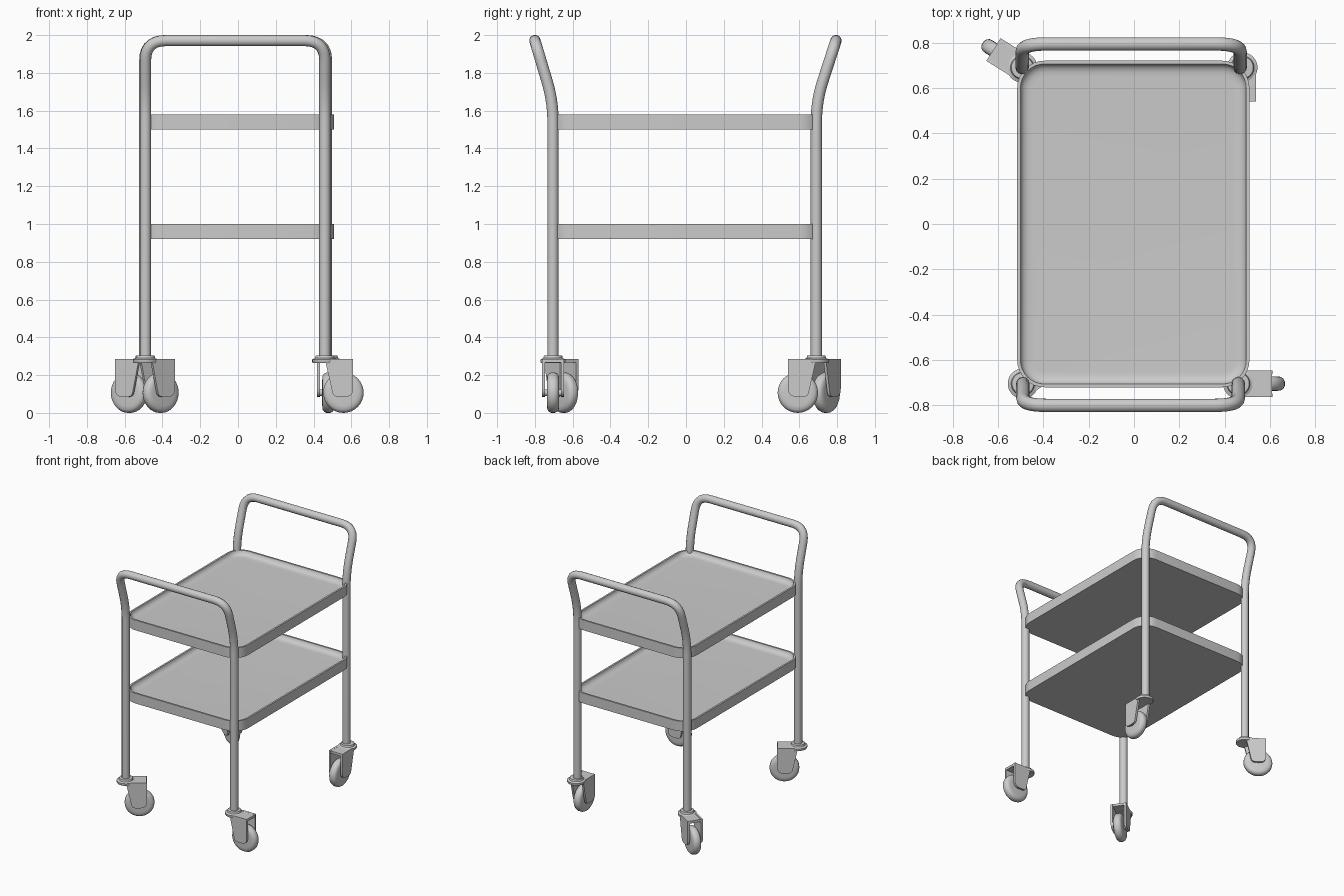
import bpy, bmesh
from math import pi, sin, cos, radians
from mathutils import Vector, Matrix

cube = bpy.data.objects.get("Cube")
if cube:
    bpy.data.objects.remove(cube)

steel = bpy.data.materials.new("grey_steel")
steel.use_nodes = True
GREY = (0.6, 0.6, 0.6, 1)
steel.diffuse_color = GREY
steel.node_tree.nodes["Principled BSDF"].inputs["Base Color"].default_value = GREY


def finish(name, bm, matrix=Matrix(), angle=35):
    """Turn a bmesh into a smooth shaded object with sharp edges kept."""
    bmesh.ops.recalc_face_normals(bm, faces=bm.faces)
    mesh = bpy.data.meshes.new(name)
    bm.to_mesh(mesh)
    bm.free()
    mesh.materials.append(steel)
    ob = bpy.data.objects.new(name, mesh)
    bpy.context.collection.objects.link(ob)
    ob.matrix_world = matrix
    bpy.ops.object.select_all(action="DESELECT")
    ob.select_set(True)
    bpy.context.view_layer.objects.active = ob
    bpy.ops.object.shade_smooth_by_angle(angle=radians(angle))
    return ob


def loft(bm, rings):
    """Skin equal-length rings of points and cap both ends."""
    loops = [[bm.verts.new(p) for p in ring] for ring in rings]
    n = len(loops[0])
    for a, b in zip(loops, loops[1:]):
        for i in range(n):
            bm.faces.new((a[i], a[(i + 1) % n], b[(i + 1) % n], b[i]))
    bm.faces.new(loops[0][::-1])
    bm.faces.new(loops[-1])


def fillet(points, radii, steps=7):
    """Round each inner corner; each radius is the length cut from the legs."""
    path = [points[0]]
    for prev, p, nxt, r in zip(points, points[1:], points[2:], radii):
        a = p + (prev - p).normalized() * r
        b = p + (nxt - p).normalized() * r
        for i in range(steps + 1):
            t = i / steps
            path.append(a * (1 - t) ** 2 + p * 2 * t * (1 - t) + b * t * t)
    return path + [points[-1]]


# Bent tube frames: two legs joined by a leaning handle
def tube_frame(name, x0, x1, y, y_top):
    pts = [Vector(p) for p in ((x0, y, 0.29), (x0, y, 1.65), (x0, y_top, 1.971),
                               (x1, y_top, 1.971), (x1, y, 1.65), (x1, y, 0.29))]
    path = fillet(pts, (0.11, 0.11, 0.11, 0.11))
    curve = bpy.data.curves.new(name, "CURVE")
    curve.dimensions = "3D"
    curve.bevel_depth = 0.03
    curve.bevel_resolution = 4
    curve.use_fill_caps = True
    spline = curve.splines.new("POLY")
    spline.points.add(len(path) - 1)
    for sp, p in zip(spline.points, path):
        sp.co = (*p, 1)
    spline.use_smooth = True
    curve.materials.append(steel)
    ob = bpy.data.objects.new(name, curve)
    bpy.context.collection.objects.link(ob)


# Trays: rounded rectangle with a raised rim and a dished floor
def tray(name, z):
    def ring(inset, h):
        r = 0.12 - inset
        cx, cy = 0.512 - 0.12, 0.72 - 0.12
        corners = ((cx, cy), (-cx, cy), (-cx, -cy), (cx, -cy))
        return [(x + r * cos(a) - 0.003, y + r * sin(a), z + h)
                for k, (x, y) in enumerate(corners)
                for a in (pi / 2 * (k + i / 8) for i in range(9))]
    bm = bmesh.new()
    loft(bm, [ring(*s) for s in ((0, 0), (0, 0.08), (0.014, 0.08), (0.018, 0.066),
                                 (0.03, 0.053), (0.05, 0.047), (0.07, 0.046))])
    finish(name, bm)


def lathe(bm, profile, n, place):
    """Revolve (radius, height) pairs; place maps local z axis points."""
    loft(bm, [[place(r * cos(2 * pi * i / n), r * sin(2 * pi * i / n), h)
               for i in range(n)] for r, h in profile])


# Casters: swivel collar, fork and wheel, trailing along local +x
def caster(name, x, y, turn):
    matrix = Matrix.Translation((x, y, 0)) @ Matrix.Rotation(radians(turn), 4, "Z")

    bm = bmesh.new()
    lathe(bm, ((0.064, 0.265), (0.067, 0.27), (0.067, 0.283), (0.052, 0.29),
               (0.048, 0.303), (0.03, 0.305)), 24, lambda a, b, h: (a, b, h))
    finish(name + "_collar", bm, matrix)

    # Fork: two cheek plates under a top plate
    bm = bmesh.new()
    cheek = [Vector(p) for p in ((0, 0, 0.285), (0.15, 0, 0.285), (0.15, 0, 0.085),
                                 (0.045, 0, 0.085), (0, 0, 0.285))]
    outline = fillet(cheek, (0.001, 0.045, 0.025), 5)[:-1]
    for y0, y1 in ((-0.059, -0.043), (0.043, 0.059)):
        loft(bm, [[(p.x, yy, p.z) for p in outline] for yy in (y0, y1)])
    bmesh.ops.create_cube(bm, size=1, matrix=Matrix.LocRotScale(
        (0.075, 0, 0.275), None, (0.149, 0.117, 0.019)))
    finish(name + "_fork", bm, matrix)

    # Wheel with rounded tread, plus its axle
    bm = bmesh.new()
    side = ((0.07, 0.032), (0.09, 0.03), (0.101, 0.022), (0.107, 0.01))
    profile = [(r, -h) for r, h in side] + [(r, h) for r, h in side[::-1]]
    across = lambda a, b, h: (0.098 + a, h, 0.107 + b)
    lathe(bm, profile, 32, across)
    lathe(bm, ((0.018, -0.05), (0.018, 0.05)), 12, across)
    finish(name + "_wheel", bm, matrix)


FRONT, BACK = -0.704, 0.69
tube_frame("front_handle_frame", -0.49, 0.46, FRONT, -0.8)
tube_frame("back_handle_frame", -0.493, 0.468, BACK, 0.794)
tray("upper_tray", 1.5)
tray("lower_tray", 0.92)
caster("front_right_caster", -0.49, FRONT, 35)
caster("front_left_caster", 0.46, FRONT, 0)
caster("back_right_caster", -0.493, BACK, 148)
caster("back_left_caster", 0.478, BACK, -90)
